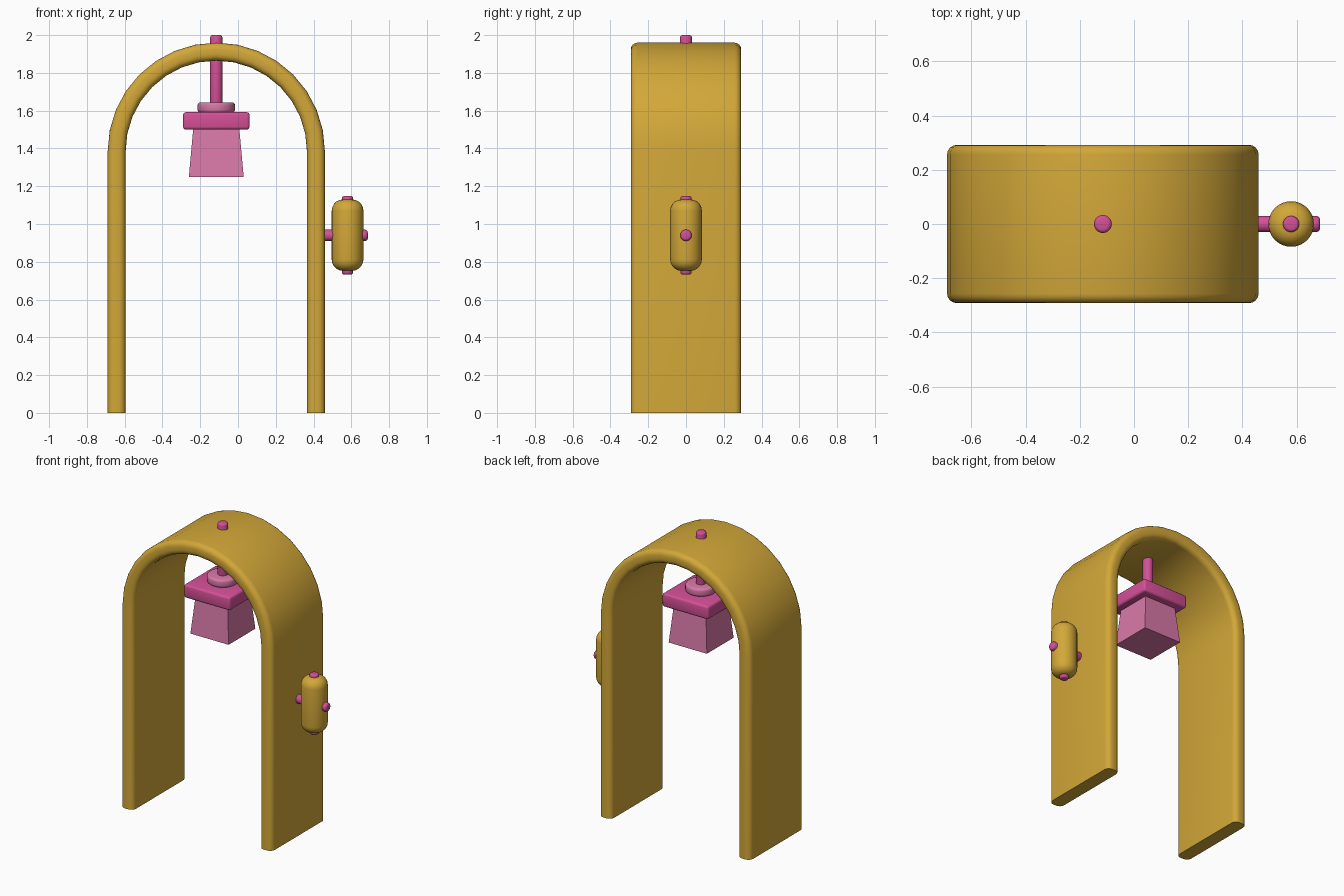
import bpy, bmesh
from math import pi, sin, cos, radians

if "Cube" in bpy.data.objects:
    bpy.data.objects.remove(bpy.data.objects["Cube"])


def material(name, color):
    m = bpy.data.materials.new(name)
    m.diffuse_color = (*color, 1)
    m.use_nodes = True
    m.node_tree.nodes["Principled BSDF"].inputs["Base Color"].default_value = m.diffuse_color
    return m


GOLD = material("gold", (0.65, 0.39, 0.04))
PINK = material("pink", (0.66, 0.08, 0.31))
ROSE = material("rose", (0.69, 0.19, 0.39))
CX = -0.115  # centre line of the arch and bell


def finish(ob, mat, bevel=0, segments=3):
    ob.data.materials.append(mat)
    bpy.ops.object.select_all(action='DESELECT')
    ob.select_set(True)
    bpy.context.view_layer.objects.active = ob
    if bevel:
        mod = ob.modifiers.new("bevel", 'BEVEL')
        mod.width, mod.segments, mod.limit_method = bevel, segments, 'ANGLE'
        bpy.ops.object.modifier_apply(modifier=mod.name)
    bpy.ops.object.shade_smooth_by_angle(angle=radians(35))
    return ob


def cylinder(name, radius, depth, loc, mat, bevel, rot=(0, 0, 0), segments=3):
    bpy.ops.mesh.primitive_cylinder_add(vertices=32, radius=radius, depth=depth,
                                        location=loc, rotation=rot)
    ob = bpy.context.object
    ob.name = name
    return finish(ob, mat, bevel, segments)


def square_block(name, half_bottom, half_top, z0, z1, mat, bevel=0):
    bpy.ops.mesh.primitive_cube_add(size=2, location=(CX, 0, 0))
    ob = bpy.context.object
    ob.name = name
    for v in ob.data.vertices:
        half, z = (half_top, z1) if v.co.z > 0 else (half_bottom, z0)
        v.co = (v.co.x * half, v.co.y * half, z)
    return finish(ob, mat, bevel)


def arch(name, radius, spring, thick, half_width, corner):
    # rounded-rectangle section: (offset outward, y)
    section = []
    for i, (sx, sy) in enumerate([(1, 1), (-1, 1), (-1, -1), (1, -1)]):
        for k in range(5):
            a = i * pi / 2 + k * pi / 8
            section.append((sx * (thick / 2 - corner) + corner * cos(a),
                            sy * (half_width - corner) + corner * sin(a)))
    # path: right foot, half circle, left foot, each with its outward angle
    path = [(radius, 0, 0)]
    path += [(radius * cos(i * pi / 16), spring + radius * sin(i * pi / 16), i * pi / 16)
             for i in range(17)]
    path += [(-radius, 0, pi)]
    bm = bmesh.new()
    rings = [[bm.verts.new((CX + x + o * cos(a), y, z + o * sin(a))) for o, y in section]
             for x, z, a in path]
    n = len(section)
    for r0, r1 in zip(rings, rings[1:]):
        for j in range(n):
            bm.faces.new((r0[j], r0[(j + 1) % n], r1[(j + 1) % n], r1[j]))
    bm.faces.new(rings[0])
    bm.faces.new(rings[-1])
    bmesh.ops.recalc_face_normals(bm, faces=bm.faces)
    me = bpy.data.meshes.new(name)
    bm.to_mesh(me)
    bm.free()
    ob = bpy.data.objects.new(name, me)
    bpy.context.collection.objects.link(ob)
    return finish(ob, GOLD)


# Arched frame
arch("arch_frame", 0.5275, 1.385, 0.095, 0.292, 0.035)

# Hanging lamp: rod, collar, plate, flared shade
cylinder("hanging_rod", 0.033, 0.42, (CX, 0, 1.79), PINK, 0.014)
cylinder("collar", 0.099, 0.055, (CX, 0, 1.617), ROSE, 0.015)
square_block("lamp_plate", 0.176, 0.176, 1.5, 1.592, PINK, 0.015)
square_block("lamp_shade", 0.145, 0.122, 1.25, 1.505, ROSE)

# Side capsule with pins through both axes
cylinder("side_capsule", 0.084, 0.378, (0.58, 0, 0.941), GOLD, 0.06, segments=5)
cylinder("vertical_pin", 0.03, 0.416, (0.58, 0, 0.94), PINK, 0.012)
cylinder("mounting_pin", 0.03, 0.242, (0.566, 0, 0.94), PINK, 0.014, (0, pi / 2, 0))
